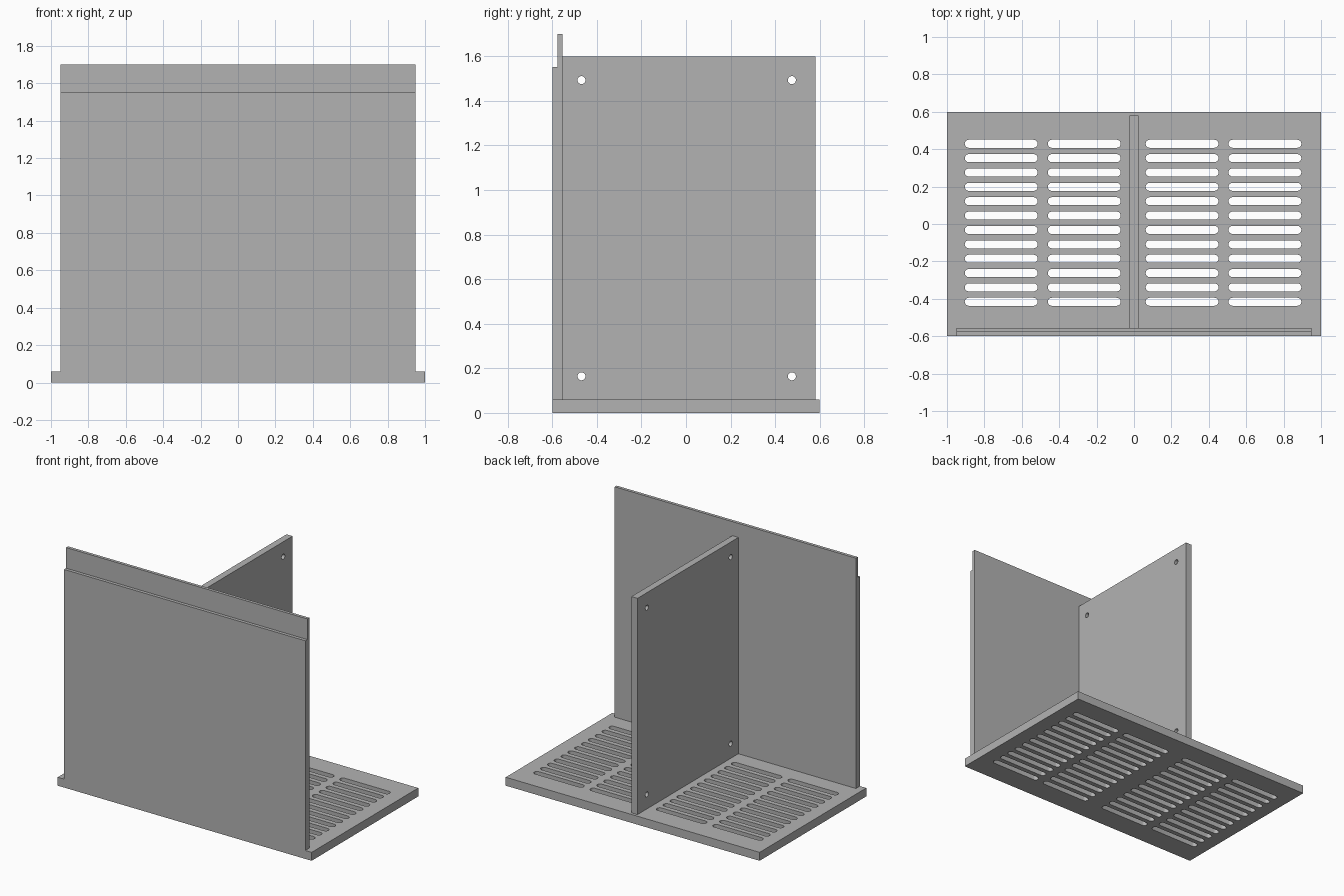
import bpy
import bmesh
import math
from mathutils import Vector

cube = bpy.data.objects.get("Cube")
if cube:
    bpy.data.objects.remove(cube, do_unlink=True)

grey = bpy.data.materials.new("plain_grey")
grey.use_nodes = True
grey.diffuse_color = (0.45, 0.45, 0.45, 1)
grey.node_tree.nodes["Principled BSDF"].inputs["Base Color"].default_value = (0.45, 0.45, 0.45, 1)


def add_object(name, bm):
    bmesh.ops.recalc_face_normals(bm, faces=bm.faces)
    mesh = bpy.data.meshes.new(name)
    bm.to_mesh(mesh)
    bm.free()
    mesh.materials.append(grey)
    obj = bpy.data.objects.new(name, mesh)
    bpy.context.collection.objects.link(obj)
    return obj


def add_prism(bm, outline, direction):
    """Extrude a flat outline along a direction."""
    face = bm.faces.new([bm.verts.new(p) for p in outline])
    result = bmesh.ops.extrude_face_region(bm, geom=[face], use_keep_orig=True)
    moved = [g for g in result["geom"] if isinstance(g, bmesh.types.BMVert)]
    bmesh.ops.translate(bm, verts=moved, vec=Vector(direction))


def box(name, x, y, z):
    bm = bmesh.new()
    outline = [(x[0], y[0], z[0]), (x[1], y[0], z[0]), (x[1], y[1], z[0]), (x[0], y[1], z[0])]
    add_prism(bm, outline, (0, 0, z[1] - z[0]))
    return add_object(name, bm)


def cut(target, bm):
    """Subtract the given shapes, then round the shading of the cut edges."""
    cutter = add_object(target.name + "_cutter", bm)
    cutter.hide_render = True
    mod = target.modifiers.new("holes", "BOOLEAN")
    mod.operation = "DIFFERENCE"
    mod.solver = "EXACT"
    mod.object = cutter
    bpy.ops.object.select_all(action="DESELECT")
    target.select_set(True)
    bpy.context.view_layer.objects.active = target
    bpy.ops.object.modifier_apply(modifier=mod.name)
    bpy.data.objects.remove(cutter, do_unlink=True)
    bpy.ops.object.shade_smooth_by_angle(angle=math.radians(30))


BASE_TOP = 0.06
INNER_Y = -0.555

# Base plate with four columns of rounded vent slots
base = box("base_plate", (-1, 1), (-0.6, 0.6), (0, BASE_TOP))
slots = bmesh.new()
radius, half, rows, steps = 0.0215, 0.1735, 12, 8
for cx in (-0.71, -0.266, 0.257, 0.70):
    for row in range(rows):
        cy = 0.429 - row * 0.0768
        outline = []
        for side in (1, -1):
            for i in range(steps + 1):
                a = math.pi * (i / steps - 0.5)
                outline.append((cx + side * (half + radius * math.cos(a)),
                                cy + side * radius * math.sin(a), -0.05))
        add_prism(slots, outline, (0, 0, 0.2))
cut(base, slots)

# Front panel with a stepped top edge
bm = bmesh.new()
profile = [(-0.6, BASE_TOP), (INNER_Y, BASE_TOP), (INNER_Y, 1.7),
           (-0.577, 1.7), (-0.577, 1.553), (-0.6, 1.553)]
add_prism(bm, [(-0.95, y, z) for y, z in profile], (1.9, 0, 0))
add_object("front_panel", bm)

# Central divider with a mounting hole in each corner
divider = box("divider", (-0.024, 0.024), (INNER_Y, 0.58), (BASE_TOP, 1.6))
holes = bmesh.new()
for cy in (-0.469, 0.475):
    for cz in (0.164, 1.493):
        ring = [2 * math.pi * i / 24 for i in range(24)]
        add_prism(holes, [(-0.1, cy + 0.018 * math.cos(a), cz + 0.018 * math.sin(a)) for a in ring],
                  (0.2, 0, 0))
cut(divider, holes)
